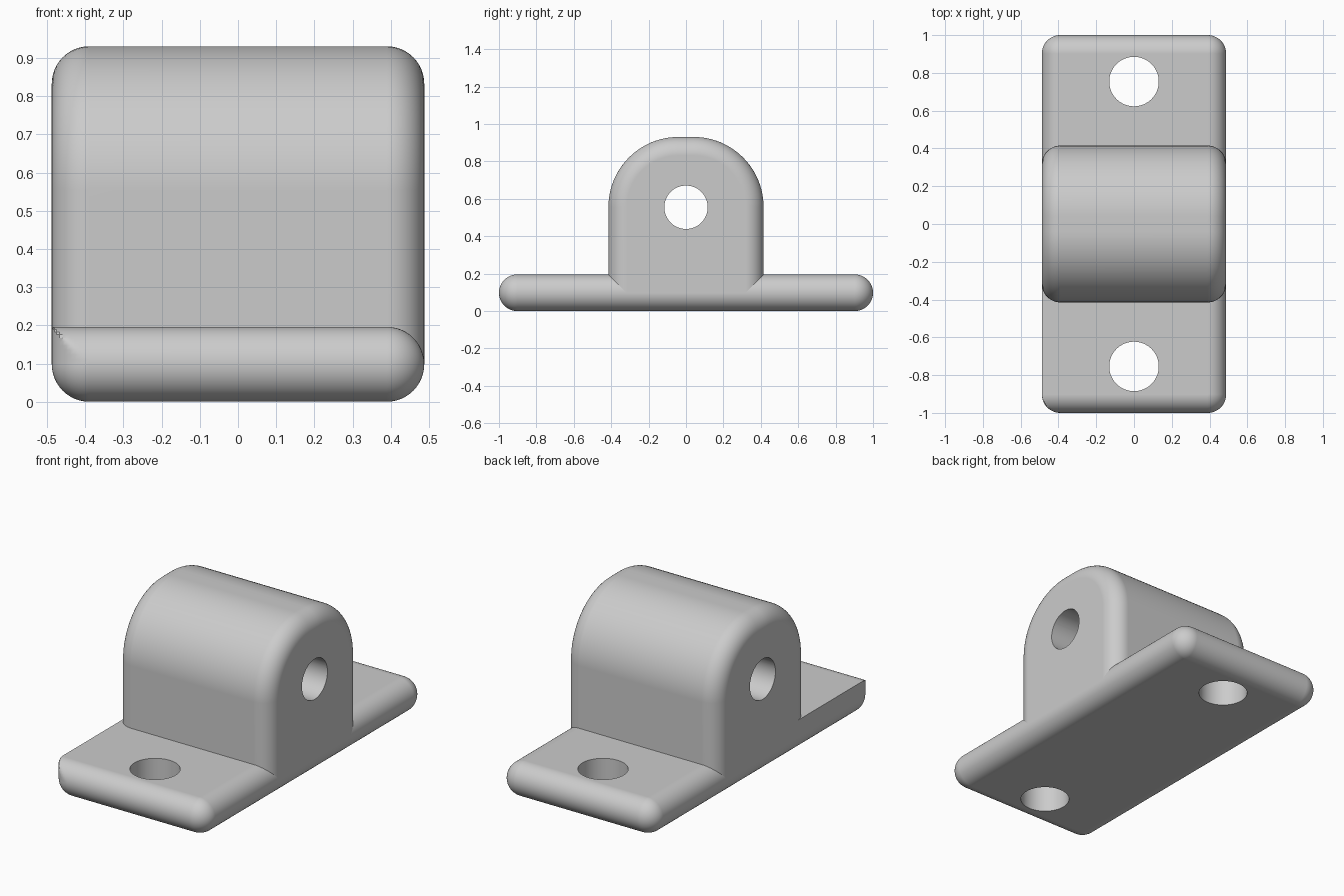
import bpy, bmesh, math
from mathutils import Matrix

old = bpy.data.objects.get("Cube")
if old:
    bpy.data.objects.remove(old, do_unlink=True)

HALF_X, HALF_Y = 0.488, 1.0       # plate half sizes
R = 0.098                         # edge rounding, half the plate thickness
BLOCK_Y, BLOCK_TOP, ARCH = 0.415, 0.931, 0.375
SEG = 12
QUARTER = [math.pi / 2 * i / SEG for i in range(SEG + 1)]

grey = bpy.data.materials.new("light grey")
grey.use_nodes = True
colour = (0.6, 0.6, 0.6, 1)
grey.diffuse_color = colour
grey.node_tree.nodes["Principled BSDF"].inputs["Base Color"].default_value = colour


def add_object(name, bm):
    bmesh.ops.remove_doubles(bm, verts=bm.verts, dist=1e-5)
    bmesh.ops.recalc_face_normals(bm, faces=bm.faces)
    mesh = bpy.data.meshes.new(name)
    bm.to_mesh(mesh)
    bm.free()
    mesh.materials.append(grey)
    obj = bpy.data.objects.new(name, mesh)
    bpy.context.collection.objects.link(obj)
    return obj


def loft(name, rings):
    """Skin a stack of equal-length closed rings and cap both ends."""
    bm = bmesh.new()
    loops = [[bm.verts.new(p) for p in ring] for ring in rings]
    for low, high in zip(loops, loops[1:]):
        for i in range(len(low)):
            j = (i + 1) % len(low)
            bm.faces.new((low[i], low[j], high[j], high[i]))
    bm.faces.new(loops[0][::-1])
    bm.faces.new(loops[-1])
    return add_object(name, bm)


def drill(obj, radius, centre, axis):
    """Cut a round through-hole and discard the cutter."""
    bm = bmesh.new()
    turn = Matrix.Rotation(math.pi / 2, 4, "Y") if axis == "X" else Matrix()
    bmesh.ops.create_cone(bm, cap_ends=True, segments=64, radius1=radius, radius2=radius,
                          depth=2, matrix=Matrix.Translation(centre) @ turn)
    cutter = add_object("hole_cutter", bm)
    cutter.hide_render = True
    mod = obj.modifiers.new("hole", "BOOLEAN")
    mod.operation, mod.solver, mod.object = "DIFFERENCE", "EXACT", cutter
    graph = bpy.context.evaluated_depsgraph_get()
    mesh = bpy.data.meshes.new_from_object(obj.evaluated_get(graph))
    obj.modifiers.clear()
    obj.data = mesh
    bpy.data.objects.remove(cutter, do_unlink=True)


def finish(obj):
    obj.data.shade_smooth()
    obj.data.set_sharp_from_angle(angle=math.radians(30))
    mod = obj.modifiers.new("flat face normals", "WEIGHTED_NORMAL")
    mod.keep_sharp = True


# Base plate: rounded rectangles stacked into a fully rounded rim
def plate_ring(phi):
    reach, z = R * math.cos(phi), R + R * math.sin(phi)
    ring = []
    for k, (sx, sy) in enumerate([(1, 1), (-1, 1), (-1, -1), (1, -1)]):
        for a in QUARTER:
            t = a + k * math.pi / 2
            ring.append((sx * (HALF_X - R) + reach * math.cos(t),
                         sy * (HALF_Y - R) + reach * math.sin(t), z))
    return ring


plate = loft("base_plate", [plate_ring(p) for p in [-q for q in QUARTER[:0:-1]] + QUARTER])
for side in (-1, 1):
    drill(plate, 0.131, (0, side * 0.754, 0), "Z")
finish(plate)


# Square upper edge on one stretch of the rim, mitred at the front corner
def square_ring(phi):
    z = R + R * math.sin(phi)
    inner_x, back_y = -(HALF_X - R), -(BLOCK_Y - R)
    front = [(inner_x - R * math.cos(a),
              -(HALF_Y - R) - R * min(math.sin(a), math.cos(phi)), z) for a in QUARTER]
    return front + [(inner_x, back_y, z), (-HALF_X, back_y, z)]


finish(loft("square_plate_edge", [square_ring(p) for p in QUARTER]))


# Pivot block: arched profile, shrunk towards each end for the rounded edges
def block_ring(x, inset):
    radius = ARCH - inset
    cy, cz = BLOCK_Y - ARCH, BLOCK_TOP - ARCH
    arc = [(cy + radius * math.cos(a), cz + radius * math.sin(a))
           for a in (math.pi / 2 * i / 24 for i in range(25))]
    half = [(BLOCK_Y - inset, R)] + arc
    return [(x, y, z) for y, z in half] + [(x, -y, z) for y, z in reversed(half)]


ends = [(HALF_X - R + R * math.sin(a), R - R * math.cos(a)) for a in QUARTER]
block = loft("pivot_block", [block_ring(-x, i) for x, i in reversed(ends)]
             + [block_ring(x, i) for x, i in ends])
drill(block, 0.116, (0, 0, 0.555), "X")
finish(block)
